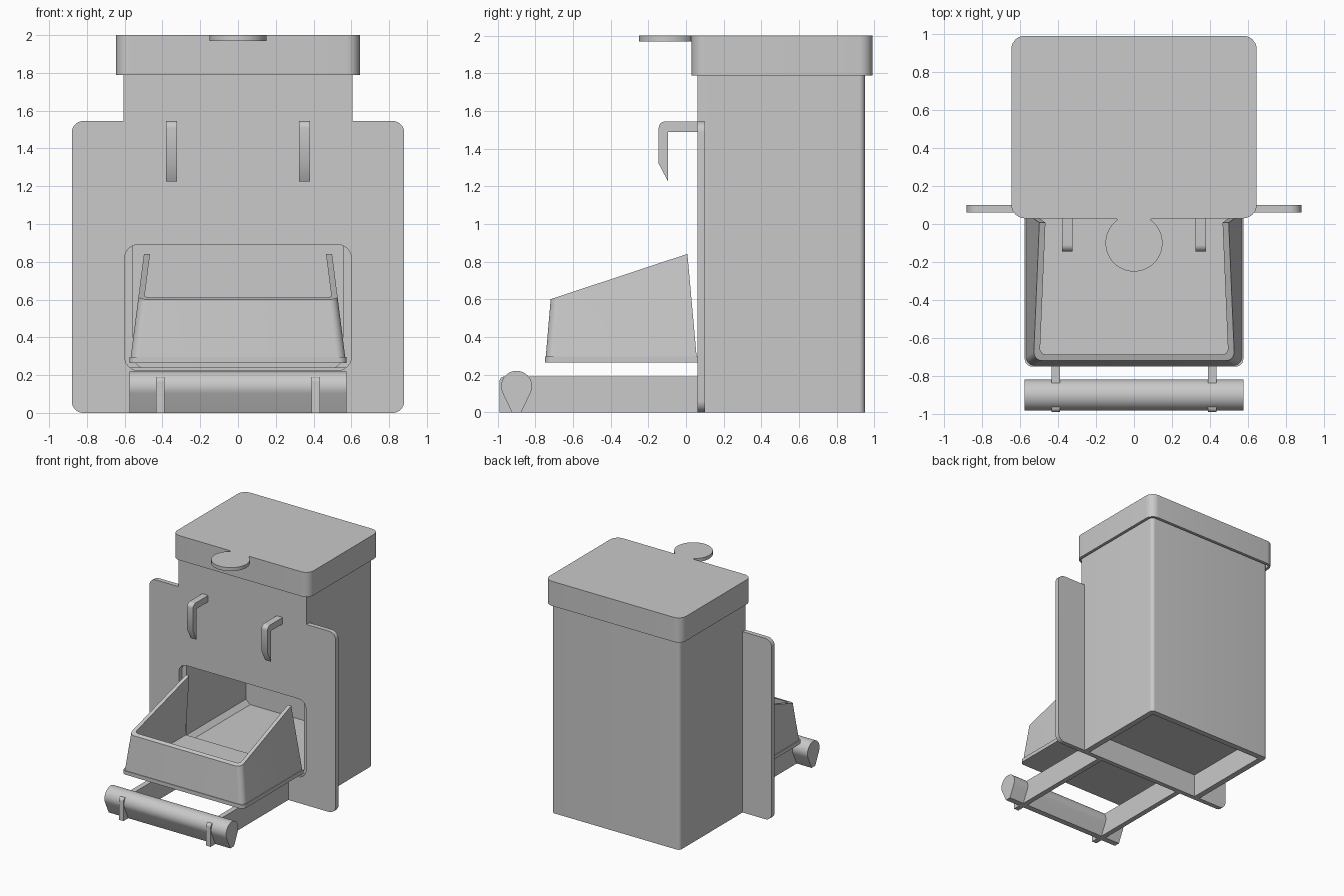
import bpy, bmesh, math
from mathutils import Vector, Matrix

cube = bpy.data.objects.get("Cube")
if cube:
    bpy.data.objects.remove(cube, do_unlink=True)

grey = bpy.data.materials.new("plain_grey")
grey.use_nodes = True
grey.diffuse_color = (0.585, 0.585, 0.585, 1)
grey.node_tree.nodes["Principled BSDF"].inputs["Base Color"].default_value = grey.diffuse_color

# Local profile plane (u, v) plus extrusion axis -> world axes
AXES = {
    "x": Matrix(((0, 0, 1), (1, 0, 0), (0, 1, 0))),
    "y": Matrix(((1, 0, 0), (0, 0, -1), (0, 1, 0))),
    "z": Matrix.Identity(3),
}


def finish(name, bm):
    bmesh.ops.remove_doubles(bm, verts=bm.verts, dist=0.0005)
    bmesh.ops.recalc_face_normals(bm, faces=bm.faces)
    mesh = bpy.data.meshes.new(name)
    bm.to_mesh(mesh)
    bm.free()
    mesh.materials.append(grey)
    obj = bpy.data.objects.new(name, mesh)
    bpy.context.collection.objects.link(obj)
    bpy.ops.object.select_all(action="DESELECT")
    obj.select_set(True)
    bpy.context.view_layer.objects.active = obj
    bpy.ops.object.shade_smooth_by_angle(angle=math.radians(30))


def rounded(corners, steps=6):
    """Closed outline from (u, v, radius) corners."""
    out = []
    for i, (u, v, r) in enumerate(corners):
        p = Vector((u, v, 0))
        if r == 0:
            out.append(p)
            continue
        before = Vector((*corners[i - 1][:2], 0))
        after = Vector((*corners[(i + 1) % len(corners)][:2], 0))
        d1, d2 = (before - p).normalized(), (after - p).normalized()
        half = d1.angle(d2) / 2
        centre = p + (d1 + d2).normalized() * r / math.sin(half)
        a = p + d1 * r / math.tan(half) - centre
        b = p + d2 * r / math.tan(half) - centre
        out += [centre + a.lerp(b, k / steps).normalized() * r for k in range(steps + 1)]
    return out


def box(u0, u1, v0, v1, r=0):
    return rounded([(u0, v0, r), (u1, v0, r), (u1, v1, r), (u0, v1, r)])


def slab(name, axis, lo, hi, *loops):
    """Extrude a filled outline (extra loops become holes) between lo and hi."""
    curve = bpy.data.curves.new(name, "CURVE")
    curve.dimensions, curve.fill_mode = "2D", "BOTH"
    curve.extrude = (hi - lo) / 2
    for loop in loops:
        spline = curve.splines.new("POLY")
        spline.points.add(len(loop) - 1)
        for point, co in zip(spline.points, loop):
            point.co = (co[0], co[1], 0, 1)
        spline.use_cyclic_u = True
    helper = bpy.data.objects.new(name + "_outline", curve)
    mesh = bpy.data.meshes.new_from_object(helper)
    bpy.data.objects.remove(helper)
    bm = bmesh.new()
    bm.from_mesh(mesh)
    bpy.data.meshes.remove(mesh)
    middle = (lo + hi) / 2 * (-1 if axis == "y" else 1)
    for vert in bm.verts:
        vert.co = AXES[axis] @ (vert.co + Vector((0, 0, middle)))
    finish(name, bm)


# Hopper: back and side walls, open to the front panel
slab("hopper_walls", "z", 0, 1.96, rounded([
    (-0.605, 0.1, 0), (-0.605, 0.95, 0.03), (0.605, 0.95, 0.03), (0.605, 0.1, 0),
    (0.555, 0.1, 0), (0.555, 0.9, 0), (-0.555, 0.9, 0), (-0.555, 0.1, 0)]))
slab("hopper_floor", "z", 0.2, 0.24, box(-0.57, 0.57, 0.08, 0.92))
for side in (-1, 1):
    slab("floor_fillet", "y", 0.1, 0.9,
         [(side * 0.56, 0.24), (side * 0.515, 0.24), (side * 0.56, 0.28)])

# Front panel with wide shoulders and the feeding window
panel = [(0.88, 0, 0.06), (0.88, 1.545, 0.06), (0.605, 1.545, 0), (0.605, 1.96, 0)]
panel += [(-u, v, r) for u, v, r in reversed(panel)]
slab("front_panel", "y", 0.06, 0.1, rounded(panel), box(-0.6, 0.6, 0.225, 0.89, 0.07))

# Lid: cap, hanging skirt and thumb tab
lid_edge = box(-0.645, 0.645, 0.03, 0.99, 0.07)
slab("lid_top", "z", 1.96, 2, lid_edge)
slab("lid_skirt", "z", 1.79, 1.96, lid_edge, box(-0.62, 0.62, 0.05, 0.965, 0.03))
tab = [(0.15 * math.sin(a), -0.1 - 0.15 * math.cos(a))
       for a in (math.radians(k * 5) for k in range(-29, 30))]
slab("lid_tab", "z", 1.97, 2, tab + [(0.1, 0.032), (0.1, 0.05),
                                      (-0.1, 0.05), (-0.1, 0.032)])

# Hooks on the panel
hook = rounded([(0.1, 1.545, 0), (-0.145, 1.545, 0.035), (-0.145, 1.32, 0),
                (-0.095, 1.225, 0), (-0.095, 1.49, 0), (0.1, 1.49, 0)])
for side in (-1, 1):
    slab("hook", "x", side * 0.352 - 0.028, side * 0.352 + 0.028, hook)

# Perch bar with its two support arms
perch = [(-0.9 + 0.082 * math.cos(a), 0.138 + 0.082 * math.sin(a))
         for a in (math.radians(k) for k in range(-25, 206, 10))]
slab("perch", "x", -0.575, 0.575, perch + [(-0.925, 0), (-0.875, 0)])
arm = rounded([(0.06, 0, 0), (0.06, 0.19, 0), (-0.99, 0.19, 0.025), (-0.99, 0, 0)])
for side in (-1, 1):
    slab("perch_arm", "x", side * 0.412 - 0.022, side * 0.412 + 0.022, arm)

# Tray floor
slab("tray_floor", "z", 0.265, 0.297, rounded([
    (-0.575, 0.06, 0), (-0.575, -0.75, 0.04), (0.575, -0.75, 0.04), (0.575, 0.06, 0)]))


# Tray wall: leaning U with a sloping rim, open at the back
def tray_path(z, inset, r):
    w = 0.571 - 0.128 * (z - 0.27) - inset
    front = -0.747 + 0.085 * (z - 0.27) + inset
    back = 0.057 - 0.09 * (z - 0.29)
    path = rounded([(-w, back, 0), (-w, front, r), (w, front, r), (w, back, 0)])
    return [Vector((p.x, p.y, z)) for p in path]


def rim(a, b):
    """Point on the line a-b where it meets the sloping rim plane."""
    over_a, over_b = (p.z - 0.842 - 0.331 * (p.y - 0.01) for p in (a, b))
    return a.lerp(b, over_a / (over_a - over_b))


def wall_side(inset, r):
    low, high = tray_path(0.28, inset, r), tray_path(0.9, inset, r)
    return low, [rim(a, b) for a, b in zip(low, high)]


bm = bmesh.new()
outer_low, outer_high = wall_side(0, 0.045)
inner_low, inner_high = wall_side(0.032, 0.03)
rings = [[bm.verts.new(p) for p in path]
         for path in (outer_low, outer_high, inner_high, inner_low)]
for k in range(4):
    a, b = rings[k], rings[(k + 1) % 4]
    for i in range(len(a) - 1):
        bm.faces.new((a[i], a[i + 1], b[i + 1], b[i]))
for end in (0, -1):
    bm.faces.new([ring[end] for ring in rings])
finish("tray_wall", bm)
